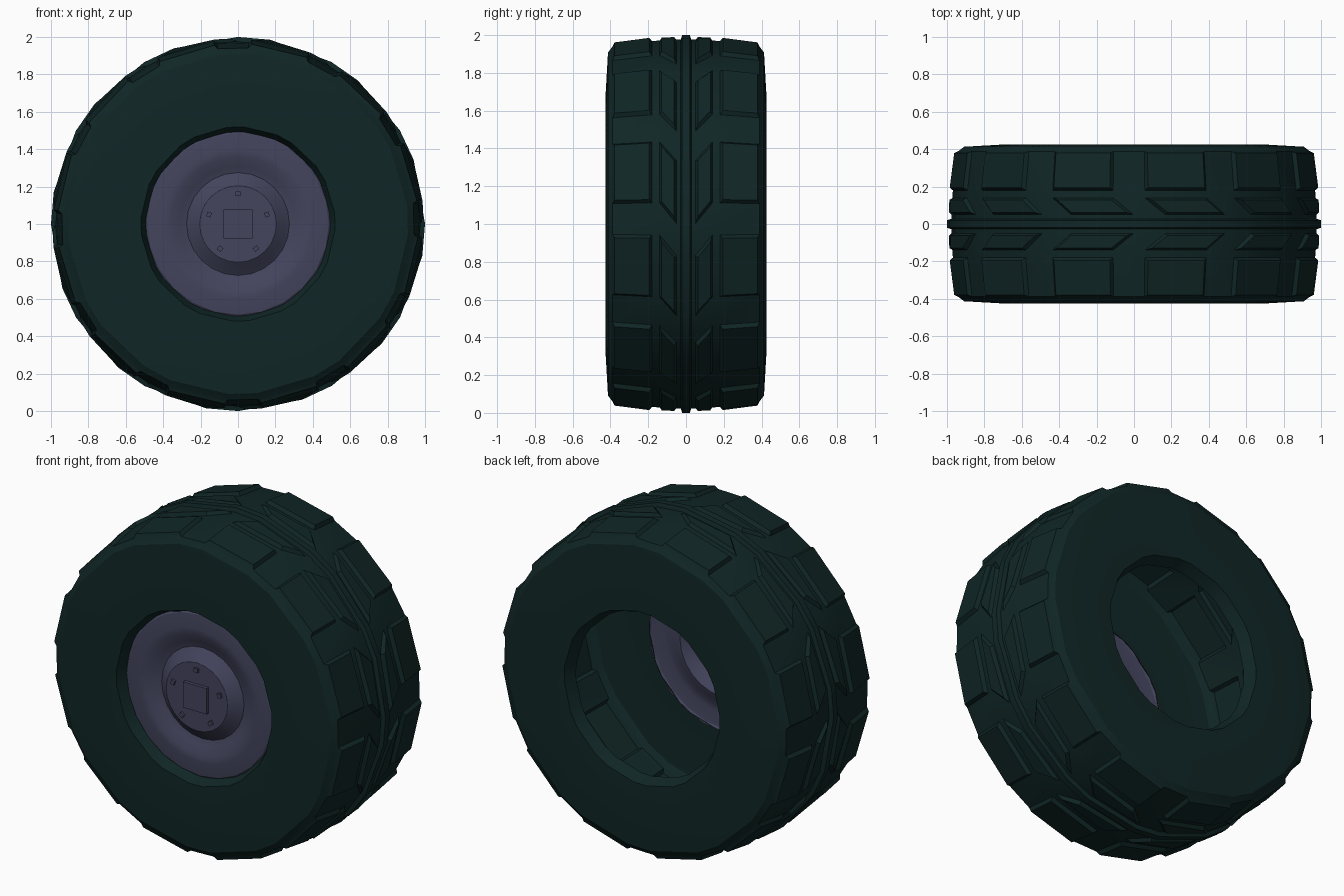
import bpy, bmesh, math
from mathutils import Matrix

if "Cube" in bpy.data.objects:
    bpy.data.objects.remove(bpy.data.objects["Cube"])


def material(name, col):
    m = bpy.data.materials.new(name)
    m.diffuse_color = (*col, 1)
    m.use_nodes = True
    m.node_tree.nodes["Principled BSDF"].inputs["Base Color"].default_value = m.diffuse_color
    return m


RUBBER = material("dark green rubber", (0.0052, 0.0194, 0.0190))
METAL = material("violet grey metal", (0.056, 0.058, 0.108))


def finish(bm, name, mat, angle=30):
    me = bpy.data.meshes.new(name)
    bm.to_mesh(me)
    bm.free()
    ob = bpy.data.objects.new(name, me)
    bpy.context.collection.objects.link(ob)
    me.materials.append(mat)
    bpy.ops.object.select_all(action='DESELECT')
    bpy.context.view_layer.objects.active = ob
    ob.select_set(True)
    bpy.ops.object.shade_smooth_by_angle(angle=math.radians(angle))
    return ob


def revolve(bm, rows, angles):
    """rows: (y, radius, angle shift); returns faces as grid[row][column]"""
    rings = [[bm.verts.new((r * math.cos(math.radians(a + s)), y,
                            1 + r * math.sin(math.radians(a + s))))
              for a in angles] for y, r, s in rows]
    n = len(angles)
    grid = [[bm.faces.new((p[i], q[i], q[(i + 1) % n], p[(i + 1) % n]))
             for i in range(n)] for p, q in zip(rings, rings[1:])]
    return rings, grid


# Tyre: one open shell, columns alternate 20 degree block / 10 degree gap
S = -6.5                                   # chevron skew near the centre
half = [(0.35, 0.490, 0), (0.42, 0.520, 0), (0.425, 0.70, 0), (0.413, 0.91, 0),
        (0.388, 0.943, 0), (0.18, 0.970, 0), (0.14, 0.973, 0),
        (0.05, 0.976, S), (0.028, 0.976, S), (0.02, 1.0, 0)]
rows = [(-y, r, s) for y, r, s in half] + half[::-1]
columns = [0.2 + 30 * k + d + 6.4 for k in range(12) for d in (0, 20)]
rows = [(y, r, s if abs(y) > 0.021 else S) for y, r, s in rows]
bm = bmesh.new()
rings, grid = revolve(bm, rows, columns)

# Raised shoulder blocks and slanted centre blocks
last = len(grid) - 1
blocks = [grid[j][i] for j in (4, 6, last - 6, last - 4)
          for i in range(0, len(columns), 2)]
bm.normal_update()
bmesh.ops.inset_individual(bm, faces=blocks, thickness=0.012, depth=0.022,
                           use_even_offset=True)
finish(bm, "tyre", RUBBER)

# Rim: dished disc with a raised hub, open behind
profile = [(-0.392, 0.205), (-0.385, 0.215), (-0.345, 0.26), (-0.335, 0.275),
           (-0.345, 0.31), (-0.372, 0.36), (-0.375, 0.40), (-0.365, 0.485),
           (-0.355, 0.497)]
bm = bmesh.new()
rings, _ = revolve(bm, [(y, r, 0) for y, r in profile],
                   [15 * k for k in range(24)])
bm.faces.new(rings[0])
finish(bm, "rim", METAL)

# Square centre cap
bm = bmesh.new()
bmesh.ops.create_cube(bm, size=1, matrix=Matrix.Translation((0, -0.397, 1.0))
                      @ Matrix.Diagonal((0.156, 0.03, 0.156, 1)))
finish(bm, "centre_cap", METAL)

# Five wheel nuts, the first one at the top
bm = bmesh.new()
for k in range(5):
    turn = Matrix.Rotation(math.radians(72 * k), 4, 'Y')
    bmesh.ops.create_cube(bm, size=1, matrix=Matrix.Translation((0, 0, 1)) @ turn
                          @ Matrix.Translation((0, -0.394, 0.163))
                          @ Matrix.Diagonal((0.026, 0.022, 0.024, 1)))
finish(bm, "wheel_nuts", METAL)
